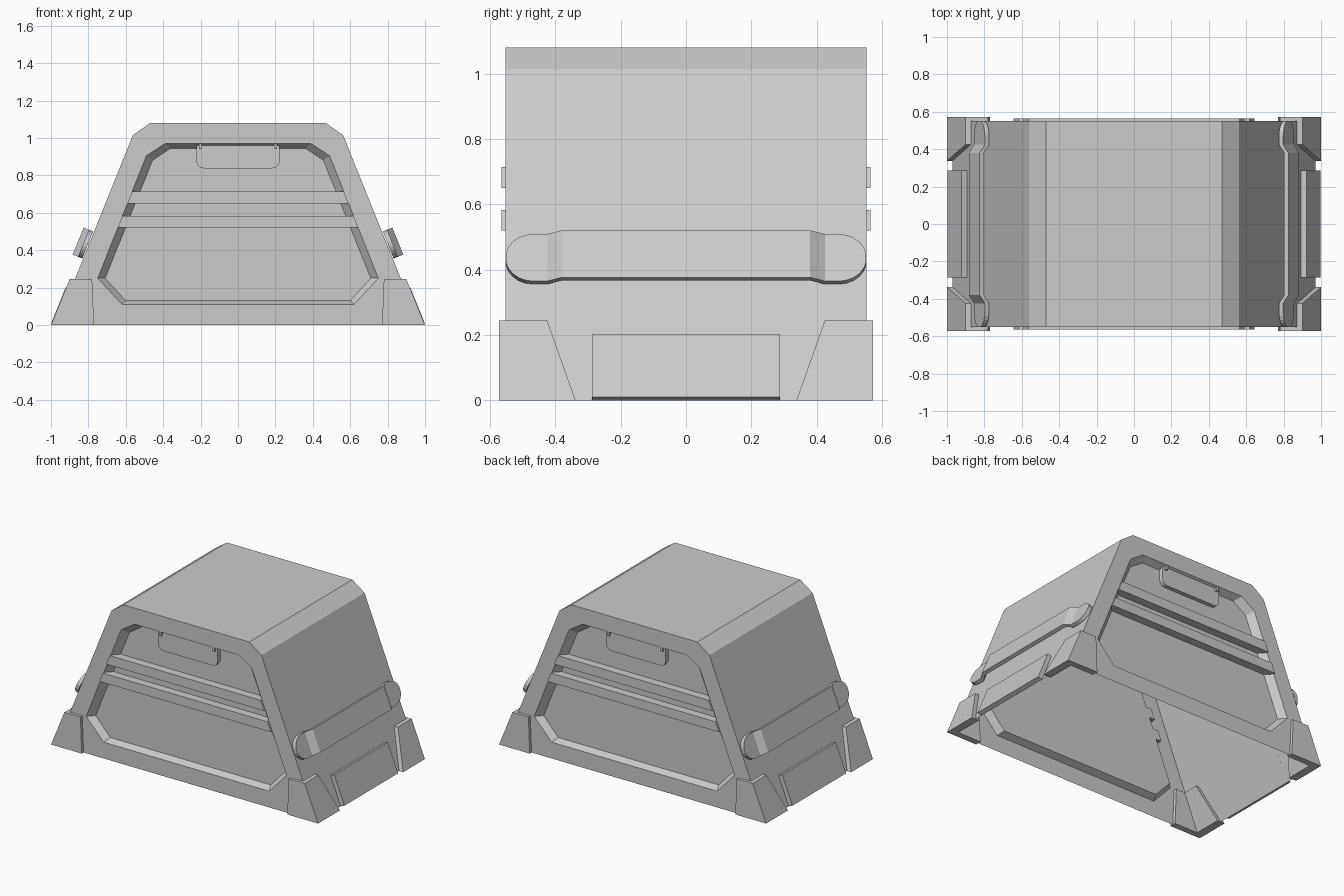
import bpy, bmesh, math

cube = bpy.data.objects.get("Cube")
if cube:
    bpy.data.objects.remove(cube)

grey = bpy.data.materials.new("light_grey")
grey.use_nodes = True
grey.diffuse_color = (0.6, 0.6, 0.6, 1)
grey.node_tree.nodes["Principled BSDF"].inputs["Base Color"].default_value = (0.6, 0.6, 0.6, 1)

DEPTH = 0.552      # half depth of the shell
PANEL = 0.508      # half depth at the sunken end panels
SLOPE = 0.402      # lean of the side walls


def finish(name, bm):
    bmesh.ops.recalc_face_normals(bm, faces=bm.faces)
    mesh = bpy.data.meshes.new(name)
    bm.to_mesh(mesh)
    bm.free()
    mesh.materials.append(grey)
    obj = bpy.data.objects.new(name, mesh)
    bpy.context.collection.objects.link(obj)


def loft(name, rings, open_span=None):
    """Join matching rings of points and cap both ends; open_span leaves its last side open."""
    bm = bmesh.new()
    loops = [[bm.verts.new(p) for p in ring] for ring in rings]
    for k, (a, b) in enumerate(zip(loops, loops[1:])):
        count = len(a) - (1 if k == open_span else 0)
        for i in range(count):
            j = (i + 1) % len(a)
            bm.faces.new((a[i], a[j], b[j], b[i]))
    bm.faces.new(loops[0])
    bm.faces.new(loops[-1])
    finish(name, bm)


def mirrored(half, y):
    """Full ring at depth y from the right half of an outline."""
    return [(x, y, z) for x, z in half] + [(-x, y, z) for x, z in reversed(half)]


def wall(side, y, z, out):
    """Point on a leaning side wall, lifted along its normal."""
    return (side * (0.97 - SLOPE * z + 0.928 * out), y, z + 0.373 * out)


# Hollow shell, open underneath, with a sunken panel at each end
outline = [(0.97, 0), (0.87, 0.25), (0.562, 1.015), (0.47, 1.08)]
lip = [(0.62, 0.11), (0.75, 0.25), (0.49, 0.905), (0.39, 0.97)]
panel = [(0.60, 0.13), (0.71, 0.25), (0.457, 0.88), (0.36, 0.945)]
loft("shell", [mirrored(panel, -PANEL), mirrored(lip, -DEPTH), mirrored(outline, -DEPTH),
               mirrored(outline, DEPTH), mirrored(lip, DEPTH), mirrored(panel, PANEL)],
     open_span=2)

for end, s in (("front", -1), ("back", 1)):
    # Slats across the sunken panel
    for label, low, high, w_low, w_high in (("upper", 0.65, 0.715, 0.592, 0.565),
                                            ("lower", 0.52, 0.583, 0.643, 0.618)):
        bar = [(w_low, low), (w_high, high)]
        loft(f"{end}_{label}_slat", [mirrored(bar, s * (DEPTH + 0.012)),
                                     mirrored(bar, s * PANEL)])
    # Hanging plate with rounded lower corners and two hooks
    tag = [(0.185 + 0.038 * math.sin(a), 0.876 - 0.038 * math.cos(a))
           for a in (math.radians(d) for d in range(0, 91, 30))] + [(0.223, 0.962)]
    loft(f"{end}_plate", [mirrored(tag, s * 0.536), mirrored(tag, s * PANEL)])
    for hand in (-1, 1):
        hook = [(hand * 0.2 + dx, z) for dx, z in
                ((-0.008, 0.94), (0.008, 0.94), (0.008, 0.972), (-0.008, 0.972))]
        loft(f"{end}_hook", [[(x, s * y, z) for x, z in hook] for y in (0.55, 0.53)])

for hand, s in (("left", 1), ("right", -1)):
    # Low plate between the feet
    rect = ((-0.287, 0), (0.287, 0), (0.287, 0.19), (-0.287, 0.19))
    loft(f"{hand}_skirt_plate", [[wall(s, y, z, out) for y, z in rect] for out in (0.03, 0)])

    # Corner feet wrapping the shell edge
    for end, t in (("front", -1), ("back", 1)):
        rings = []
        for z, outer, inner, edge, reach in ((0, 1.0, 0.945, 0.77, 0.338),
                                             (0.245, 0.9, 0.847, 0.78, 0.425)):
            plan = ((outer, 0.572), (outer, reach), (inner, reach),
                    (inner, 0.53), (edge, 0.53), (edge, 0.572))
            rings.append([(s * x, t * y, z) for x, y in plan])
        loft(f"{end}_{hand}_foot", rings)

    # Side handle: raised strap stepping down to rounded ends
    stations = []
    for k in range(6):
        a = math.radians(10 + k * 16)
        stations.append((0.468 + 0.085 * math.cos(a), 0.005, 0.072 * math.sin(a)))
    stations += [(0.425, 0.005, 0.072), (0.38, 0.035, 0.072)]
    stations += [(-y, lift, h) for y, lift, h in reversed(stations)]
    loft(f"{hand}_handle", [[wall(s, y, 0.426 + h, lift + 0.025), wall(s, y, 0.426 - h, lift + 0.025),
                             wall(s, y, 0.426 - h, lift), wall(s, y, 0.426 + h, lift)]
                            for y, lift, h in stations])
